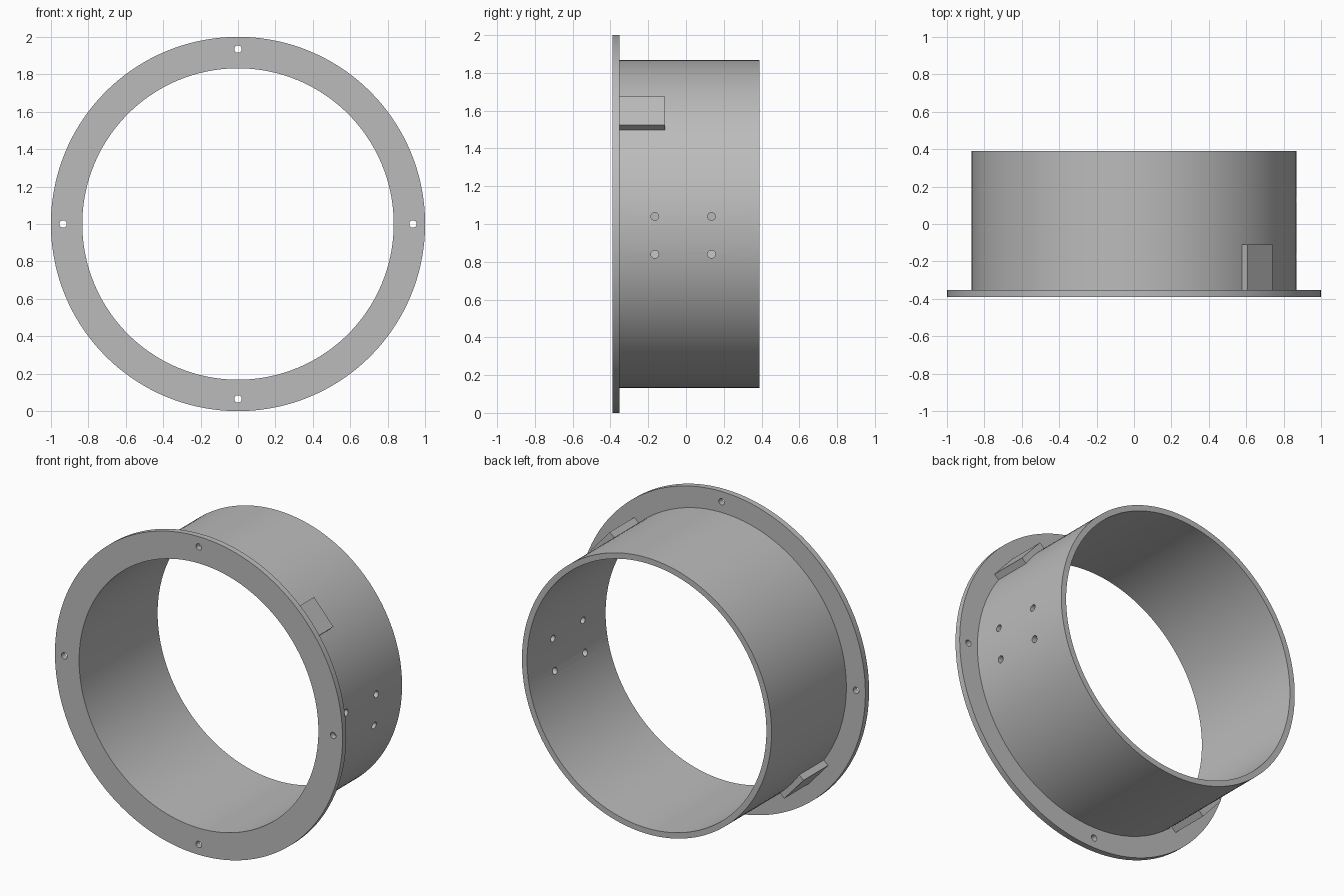
import bpy, bmesh, math
from mathutils import Matrix, Vector

cube = bpy.data.objects.get("Cube")
if cube:
    bpy.data.objects.remove(cube, do_unlink=True)

grey = bpy.data.materials.new("plain grey")
grey.use_nodes = True
colour = (0.5, 0.5, 0.5, 1)
grey.diffuse_color = colour
grey.node_tree.nodes["Principled BSDF"].inputs["Base Color"].default_value = colour

CENTRE = Vector((0, 0, 1))
FRONT, STEP, BACK = -0.39, -0.353, 0.39
INNER, TUBE, RIM = 0.832, 0.868, 1.0


def make_object(name, bm):
    bmesh.ops.recalc_face_normals(bm, faces=bm.faces)
    mesh = bpy.data.meshes.new(name)
    bm.to_mesh(mesh)
    bm.free()
    obj = bpy.data.objects.new(name, mesh)
    bpy.context.collection.objects.link(obj)
    mesh.materials.append(grey)
    return obj


# Flanged sleeve: an L-shaped section spun around the y axis
bm = bmesh.new()
section = [(INNER, FRONT), (RIM, FRONT), (RIM, STEP),
           (TUBE, STEP), (TUBE, BACK), (INNER, BACK)]
verts = [bm.verts.new((r, y, 1)) for r, y in section]
edges = [bm.edges.new((verts[i - 1], v)) for i, v in enumerate(verts)]
bmesh.ops.spin(bm, geom=verts + edges, cent=CENTRE, axis=(0, 1, 0),
               angle=math.tau, steps=144, use_merge=True)
bmesh.ops.remove_doubles(bm, verts=bm.verts, dist=0.0001)
sleeve = make_object("flanged_sleeve", bm)

# Drill cutters: four through the flange, four through the left wall
bm = bmesh.new()


def drill(location, axis, radius):
    turn = Matrix.Rotation(math.pi / 2, 4, axis)
    bmesh.ops.create_cone(bm, cap_ends=True, segments=16, radius1=radius,
                          radius2=radius, depth=0.2,
                          matrix=Matrix.Translation(location) @ turn)


for i in range(4):
    a = i * math.pi / 2
    drill(CENTRE + Vector((0.935 * math.cos(a), -0.39, 0.935 * math.sin(a))), 'X', 0.02)
for y in (-0.165, 0.135):
    for z in (0.84, 1.04):
        drill(Vector((0.85, y, z)), 'Y', 0.021)
cutter = make_object("hole_cutter", bm)
cutter.hide_render = True
cutter.hide_set(True)

holes = sleeve.modifiers.new("holes", 'BOOLEAN')
holes.object = cutter
holes.operation = 'DIFFERENCE'
holes.solver = 'EXACT'
bpy.context.view_layer.objects.active = sleeve
sleeve.select_set(True)
bpy.ops.object.modifier_apply(modifier=holes.name)
bpy.data.objects.remove(cutter, do_unlink=True)
bpy.ops.object.shade_smooth_by_angle(angle=math.radians(30))

# Two flat tabs behind the flange, on opposite sides
for name, degrees in (("upper_left_tab", 41.7), ("lower_right_tab", 221.7)):
    bm = bmesh.new()
    place = (Matrix.Translation(CENTRE)
             @ Matrix.Rotation(-math.radians(degrees), 4, 'Y')
             @ Matrix.Translation((0.881, (STEP - 0.11) / 2, 0)))
    size = Matrix.Diagonal((0.042, -0.11 - STEP, 0.202, 1))
    bmesh.ops.create_cube(bm, size=1, matrix=place @ size)
    make_object(name, bm)
